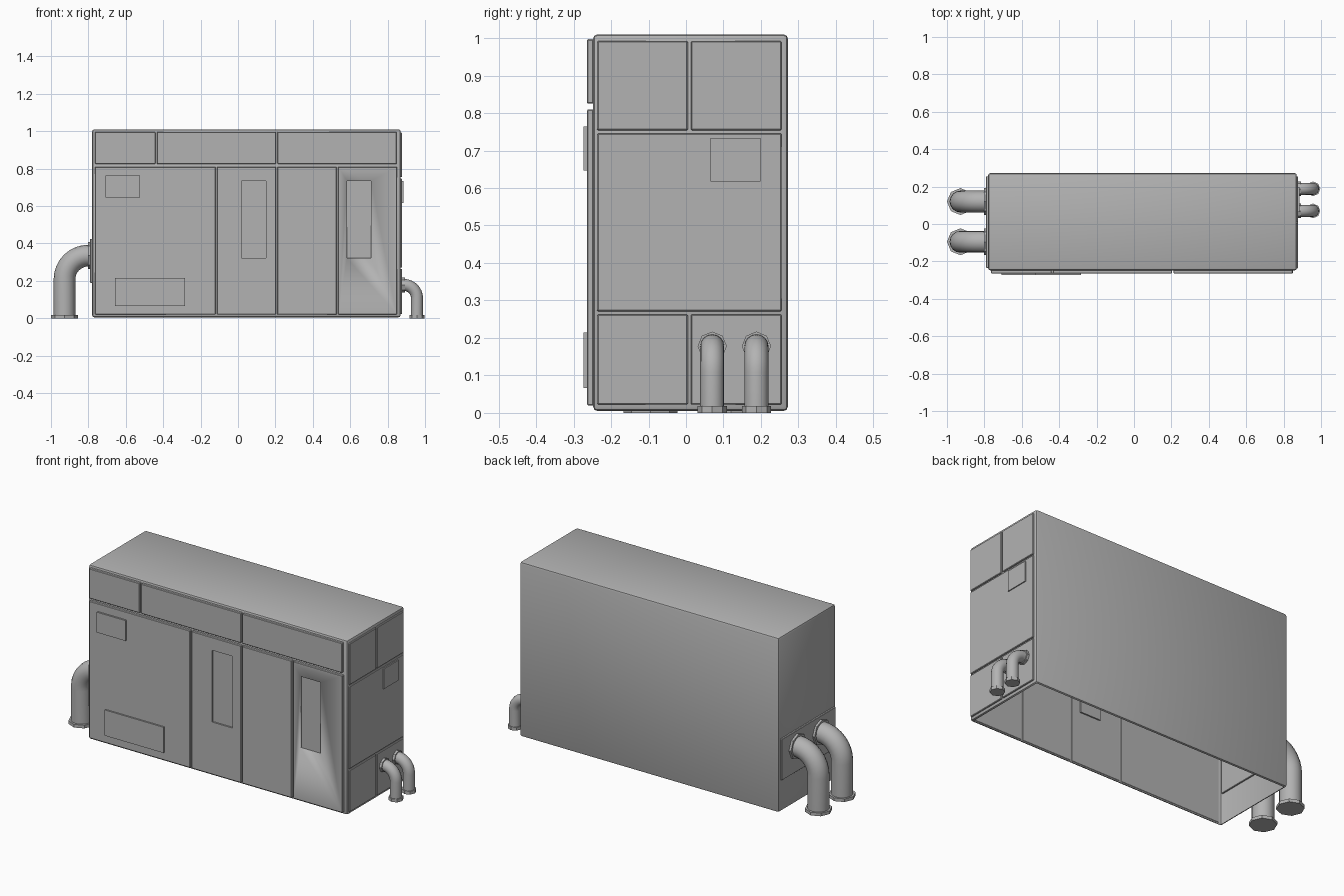
import bpy, bmesh
from math import sin, cos, pi, radians
from mathutils import Vector, Matrix

if "Cube" in bpy.data.objects:
    bpy.data.objects.remove(bpy.data.objects["Cube"])

GREY = (0.45, 0.45, 0.45, 1)
metal = bpy.data.materials.new("grey_metal")
metal.use_nodes = True
metal.diffuse_color = GREY
metal.node_tree.nodes["Principled BSDF"].inputs["Base Color"].default_value = GREY


def finish(name, bm):
    bmesh.ops.recalc_face_normals(bm, faces=bm.faces)
    mesh = bpy.data.meshes.new(name)
    bm.to_mesh(mesh)
    bm.free()
    mesh.materials.append(metal)
    mesh.shade_smooth()
    mesh.set_sharp_from_angle(angle=radians(35))
    obj = bpy.data.objects.new(name, mesh)
    bpy.context.collection.objects.link(obj)
    return obj


def box(name, x, y, z, bevel=0.0, segments=1, open_bottom=False):
    """Box from three (low, high) ranges."""
    bm = bmesh.new()
    size = [r[1] - r[0] for r in (x, y, z)]
    mid = [(r[0] + r[1]) / 2 for r in (x, y, z)]
    bmesh.ops.create_cube(bm, size=1, matrix=Matrix.Translation(mid) @ Matrix.Diagonal((*size, 1)))
    if bevel:
        bmesh.ops.bevel(bm, geom=bm.edges[:], offset=bevel, segments=segments,
                        profile=0.5, affect='EDGES')
    if open_bottom:
        bm.normal_update()
        bottom = [f for f in bm.faces if f.normal.z < -0.99]
        bmesh.ops.delete(bm, geom=bottom, context='FACES')
    return finish(name, bm)


def collar(name, centre, radius, length, axis):
    """Eight-sided flange around a pipe end."""
    bm = bmesh.new()
    turn = Vector((0, 0, 1)).rotation_difference(Vector(axis)).to_matrix().to_4x4()
    bmesh.ops.create_cone(bm, cap_ends=True, segments=8, radius1=radius, radius2=radius,
                          depth=length, matrix=Matrix.Translation(centre) @ turn)
    return finish(name, bm)


def elbow_pipe(name, side, y, wall, drop_x, axis_z, bend, radius, foot, sides=16, steps=8):
    """Pipe leaving a side wall, bending down to the ground, with two flanges."""
    cx, cz = drop_x - side * bend, axis_z - bend
    path = [(wall, axis_z, 0)]
    for i in range(steps + 1):
        a = pi / 2 * i / steps
        path.append((cx + side * bend * sin(a), cz + bend * cos(a), a))
    path.append((drop_x, 0.008, pi / 2))
    bm = bmesh.new()
    rings = []
    for px, pz, a in path:
        ring = []
        for k in range(sides):
            t = 2 * pi * k / sides
            out = radius * cos(t)
            ring.append(bm.verts.new((px + side * out * sin(a), y + radius * sin(t),
                                      pz + out * cos(a))))
        rings.append(ring)
    for low, high in zip(rings, rings[1:]):
        for k in range(sides):
            n = (k + 1) % sides
            bm.faces.new((low[k], low[n], high[n], high[k]))
    bm.faces.new(rings[0])
    bm.faces.new(rings[-1])
    finish(name, bm)
    collar(name + "_wall_flange", (wall + side * 0.009, y, axis_z), foot, 0.018, (side, 0, 0))
    collar(name + "_foot_flange", (drop_x, y, 0.009), foot, 0.018, (0, 0, 1))


# Cabinet shell, open underneath
box("cabinet_shell", (-0.78, 0.87), (-0.248, 0.272), (0.005, 1.01), 0.012, 2, open_bottom=True)

# Front panels
FRONT = (-0.264, -0.246)
for i, xs in enumerate([(-0.764, -0.442), (-0.434, 0.203), (0.211, 0.848)]):
    box(f"upper_front_panel_{i + 1}", xs, FRONT, (0.825, 0.997), 0.003)
doors = [box(f"front_door_{i + 1}", xs, FRONT, (0.02, 0.81), 0.003) for i, xs in
         enumerate([(-0.764, -0.121), (-0.112, 0.203), (0.211, 0.527), (0.535, 0.85)])]

# Recessed door windows, showing as pockets inside the shell
for door, x in ((doors[1], 0.02), (doors[3], 0.582)):
    xs, zs = (x, x + 0.13), (0.322, 0.735)
    cutter = box("window_cutter", xs, (-0.3, -0.255), zs)
    cutter.hide_render = True
    cutter.hide_set(True)
    cut = door.modifiers.new("window", 'BOOLEAN')
    cut.operation = 'DIFFERENCE'
    cut.object = cutter
    box("window_pocket", xs, (-0.25, -0.238), zs)

# Raised front plates
box("upper_front_plate", (-0.708, -0.524), (-0.274, -0.262), (0.647, 0.764))
box("lower_front_plate", (-0.658, -0.284), (-0.273, -0.262), (0.066, 0.214))

# Left side panels
LEFT = (0.866, 0.878)
for low, high, label in ((0.022, 0.263, "lower"), (0.754, 0.992, "upper")):
    box(f"{label}_side_panel_front", LEFT, (-0.237, 0.005), (low, high), 0.003)
    box(f"{label}_side_panel_rear", LEFT, (0.013, 0.255), (low, high), 0.003)
box("middle_side_panel", LEFT, (-0.237, 0.255), (0.271, 0.746), 0.003)
box("side_plate", (0.876, 0.884), (0.065, 0.199), (0.617, 0.733))

# Right side pipe plate
box("pipe_mounting_plate", (-0.79, -0.772), (-0.235, 0.255), (0.188, 0.425), 0.002)

# Large pipes on the right, small pipes on the left
for i, y in enumerate((-0.095, 0.12)):
    elbow_pipe(f"large_pipe_{i + 1}", -1, y, -0.785, -0.928, 0.335, 0.128, 0.058, 0.072)
for i, y in enumerate((0.07, 0.188)):
    elbow_pipe(f"small_pipe_{i + 1}", 1, y, 0.874, 0.957, 0.178, 0.07, 0.032, 0.039)
